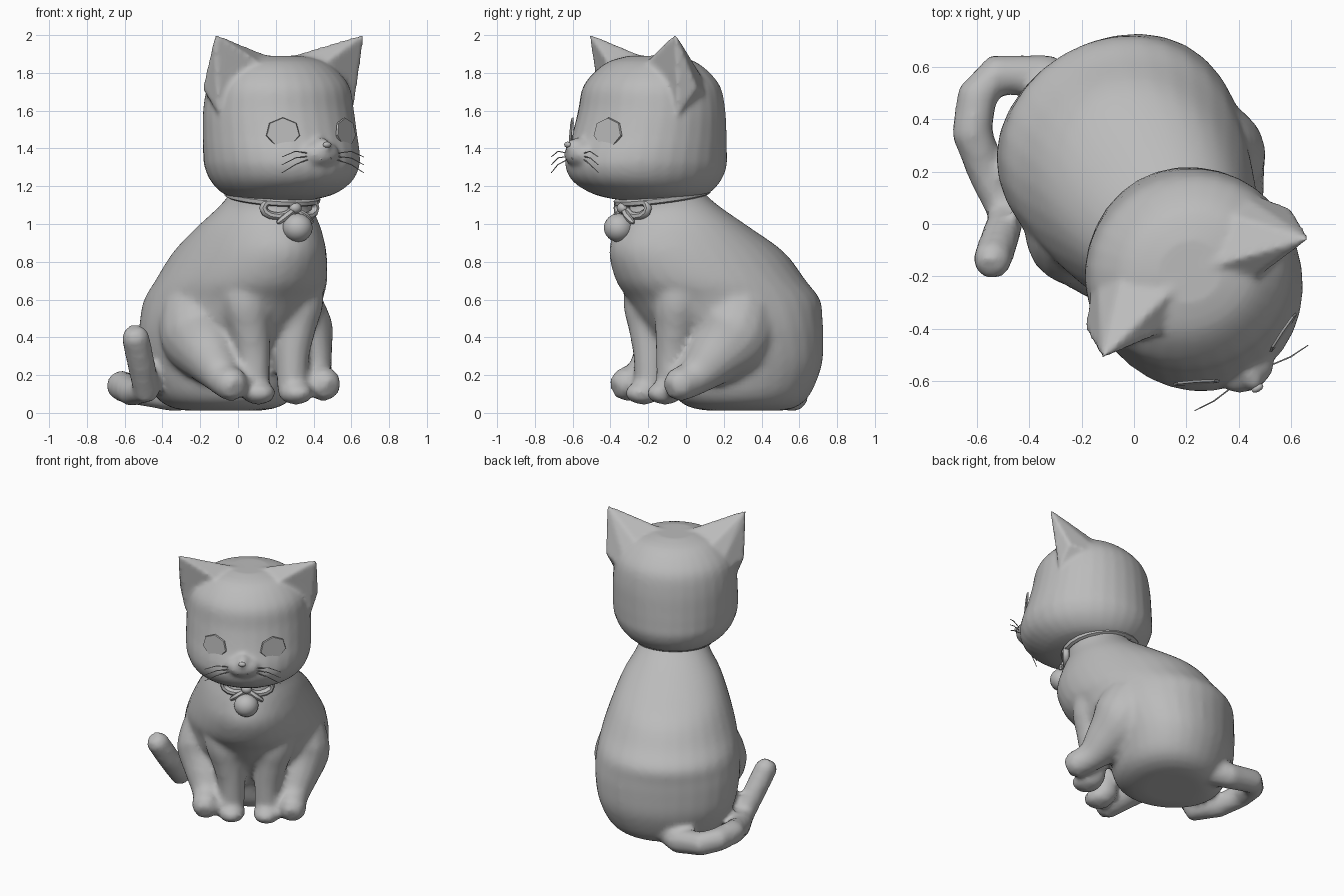
import bpy, bmesh
from math import sin, cos, pi, radians
from mathutils import Vector, Matrix

if bpy.data.objects.get("Cube"):
    bpy.data.objects.remove(bpy.data.objects["Cube"], do_unlink=True)

# One plain clay colour for the whole figure
clay = bpy.data.materials.new("clay_grey")
clay.diffuse_color = (0.5, 0.5, 0.5, 1)
clay.use_nodes = True
clay.node_tree.nodes["Principled BSDF"].inputs["Base Color"].default_value = (0.5, 0.5, 0.5, 1)

# The cat is modelled facing -y, then turned into its three-quarter pose
POSE = Matrix.Translation((0.082, 0.048, 0)) @ Matrix.Rotation(radians(30), 4, 'Z')
SIDES = (("left", 1), ("right", -1))


def finish(name, bm, pose=POSE):
    bmesh.ops.recalc_face_normals(bm, faces=bm.faces)
    bm.transform(pose)
    mesh = bpy.data.meshes.new(name)
    bm.to_mesh(mesh)
    bm.free()
    mesh.materials.append(clay)
    obj = bpy.data.objects.new(name, mesh)
    bpy.context.collection.objects.link(obj)
    return obj


def flow(points, steps=4):
    """Smooth curve through a few points of any dimension."""
    ext = [points[0], *points, points[-1]]
    out = []
    for a, b, c, d in zip(ext, ext[1:], ext[2:], ext[3:]):
        for t in (i / steps for i in range(steps)):
            out.append(tuple(q + t * (r - p + t * (2 * p - 5 * q + 4 * r - s
                             + t * (3 * (q - r) + s - p))) / 2 for p, q, r, s in zip(a, b, c, d)))
    return out + [tuple(points[-1])]


def skin_rings(name, rings, pose=POSE):
    """Bridge equal rings of points and cap both ends."""
    bm = bmesh.new()
    loops = [[bm.verts.new(p) for p in ring] for ring in rings]
    n = len(loops[0])
    for a, b in zip(loops, loops[1:]):
        for i in range(n):
            j = (i + 1) % n
            bm.faces.new((a[i], a[j], b[j], b[i]))
    bm.faces.new(loops[0])
    bm.faces.new(loops[-1])
    return finish(name, bm, pose)


def stack(name, profile, egg=0.0, sides=32):
    """Horizontal ovals: height, forward centre, half width, half depth; egg narrows the front."""
    turn = [2 * pi * i / sides for i in range(sides)]
    return skin_rings(name, [[(w * sin(t) * (1 - egg * cos(t)), -c - d * cos(t), z) for t in turn]
                             for z, c, w, d in flow(profile)])


def tube(name, path, sides=10, pose=POSE):
    """Round limb through points (x, y, z, radius) with rounded ends."""
    pts = [Vector(p[:3]) for p in path]
    rad = [p[3] for p in path]
    first = (pts[0] - pts[1]).normalized()
    last = (pts[-1] - pts[-2]).normalized()
    pts = [pts[0] + first * rad[0] * 0.6] + pts + [pts[-1] + last * rad[-1] * 0.6]
    rad = [rad[0] * 0.6] + rad + [rad[-1] * 0.6]
    rings, prev, side = [], None, None
    for i, p in enumerate(pts):
        tangent = (pts[min(i + 1, len(pts) - 1)] - pts[max(i - 1, 0)]).normalized()
        if prev is None:
            side = tangent.orthogonal().normalized()
        else:
            side = prev.rotation_difference(tangent) @ side
        other = tangent.cross(side)
        prev = tangent
        rings.append([p + (side * cos(2 * pi * k / sides) + other * sin(2 * pi * k / sides)) * rad[i]
                      for k in range(sides)])
    return skin_rings(name, rings, pose)


def ball(name, centre, size, detail=3):
    bm = bmesh.new()
    bmesh.ops.create_icosphere(bm, subdivisions=detail, radius=1,
                               matrix=Matrix.LocRotScale(Vector(centre), None, Vector(size)))
    return finish(name, bm)


def mirror(path, s):
    return [(p[0] * s,) + tuple(p[1:]) for p in path]


def fuse(name, parts, voxel, rounds):
    """Merge overlapping volumes into one softly blended skin."""
    bpy.ops.object.select_all(action='DESELECT')
    for part in parts:
        part.select_set(True)
    bpy.context.view_layer.objects.active = parts[0]
    bpy.ops.object.join()
    obj = parts[0]
    obj.name = name
    remesh = obj.modifiers.new("blend", 'REMESH')
    remesh.mode = 'VOXEL'
    remesh.voxel_size = voxel
    remesh.use_smooth_shade = True
    soften = obj.modifiers.new("soften", 'SMOOTH')
    soften.factor = 0.5
    soften.iterations = rounds


# Torso, from the seat up to the neck
skin = [stack("body", [
    (.012, -.3, .2, .2), (.035, -.28, .3, .29), (.1, -.275, .38, .355), (.25, -.28, .445, .405),
    (.4, -.235, .47, .46), (.5, -.2, .47, .495), (.6, -.165, .455, .525), (.7, -.085, .43, .525),
    (.85, 0, .375, .49), (.98, .085, .315, .372), (1.08, .145, .25, .272),
    (1.15, .2, .22, .235), (1.25, .25, .2, .2)], 0.13)]

# Hind and front legs with paws
hind = [(.25, .2, .7, .11), (.28, .12, .55, .19), (.285, .06, .4, .215), (.285, -.06, .28, .15),
        (.28, -.165, .19, .1), (.285, -.275, .145, .09)]
fore = [(.18, -.12, .8, .14), (.165, -.19, .6, .135), (.14, -.2, .45, .11),
        (.12, -.205, .3, .09), (.115, -.21, .12, .08)]
for label, s in SIDES:
    skin.append(tube(label + "_hind_leg", flow(mirror(hind, s)), 16))
    skin.append(tube(label + "_front_leg", flow(mirror(fore, s)), 16))
    skin.append(ball(label + "_front_paw", (.115 * s, -.25, .105), (.09, .1, .062)))

# Tail curling round the side, given directly in the posed frame
skin.append(tube("tail", [
    (-.2, .5, .11, .09), (-.34, .565, .09, .085), (-.53, .57, .12, .08), (-.6, .49, .14, .08),
    (-.62, .35, .145, .08), (-.56, .19, .11, .075), (-.485, .04, .12, .075),
    (-.515, -.06, .27, .075), (-.545, -.145, .41, .075)], 12, Matrix()))
fuse("body", skin, 0.022, 4)

# Head with muzzle and broad-based pointed ears
face = [stack("head", [
    (1.125, .25, .16, .18), (1.155, .27, .28, .3), (1.22, .295, .36, .395), (1.3, .3, .4, .435),
    (1.38, .295, .41, .43), (1.47, .28, .41, .41), (1.6, .265, .405, .385), (1.72, .265, .385, .36),
    (1.8, .265, .33, .3), (1.86, .265, .25, .22), (1.89, .265, .13, .12)]),
    ball("muzzle", (0, -.68, 1.37), (.12, .1, .075)),
    ball("nose_bridge", (0, -.69, 1.41), (.05, .1, .05))]
for label, s in SIDES:
    bm = bmesh.new()
    for x, y, z in ((.458, -.385, 2.008), (.455, -.25, 1.72), (.41, -.34, 1.58), (.28, -.03, 1.65),
                    (.24, -.15, 1.84), (.05, -.28, 1.885), (.16, -.42, 1.83)):
        bm.verts.new((x * s, y, z))
    bmesh.ops.convex_hull(bm, input=bm.verts)
    face.append(finish(label + "_ear", bm))
fuse("head", face, 0.015, 4)
ball("nose", (0, -.78, 1.42), (.025, .015, .016), 2)

for label, s in SIDES:
    # Eye: thin faceted plate set on the face
    bm = bmesh.new()
    place = (Matrix.Translation((.192 * s, -.645, 1.485)) @ Matrix.Rotation(radians(26 * s), 4, 'Z')
             @ Matrix.Rotation(radians(86), 4, 'X') @ Matrix.Diagonal((1.1, .95, 1, 1)))
    bmesh.ops.create_cone(bm, cap_ends=True, segments=7, radius1=.084, radius2=.08,
                          depth=.009, matrix=place)
    finish(label + "_eye", bm)

    # Whiskers and half of the mouth line
    for k in range(3):
        drop = 0.035 * k
        tube(f"{label}_whisker_{k + 1}", mirror([
            (.09, -.73, 1.375 - drop / 2, .003), (.17, -.74, 1.385 - drop, .003),
            (.25, -.735, 1.355 - drop * 1.2, .002)], s), 5)
    tube(label + "_mouth", mirror([(0, -.775, 1.385, .005), (.03, -.765, 1.345, .005),
                                   (.075, -.735, 1.345, .004)], s), 6)

    # Bow loop and hanging ribbon end
    loop = [(s * (.01 + .075 * (1 - cos(t))), -.43 + .025 * (1 - cos(t)),
             1.085 + .045 * sin(t), .022) for t in [2 * pi * i / 12 for i in range(13)]]
    tube(label + "_bow_loop", loop, 8)
    tube(label + "_ribbon_end", mirror([(.01, -.44, 1.07, .018), (.06, -.45, 1.04, .02),
                                        (.1, -.44, 1.01, .014)], s), 6)

# Collar, bow knot and bell
tube("collar", [(.235 * sin(t), -.2 - .24 * cos(t), 1.145 - .035 * cos(t), .02)
                for t in [2 * pi * i / 24 for i in range(25)]], 6)
ball("bow_knot", (0, -.445, 1.085), (.035, .028, .03), 2)
ball("bell", (0, -.467, .98), (.08, .078, .076))

# Smooth shading, keeping real corners crisp
bpy.ops.object.select_all(action='DESELECT')
for obj in bpy.context.collection.objects:
    if obj.type == 'MESH' and clay.name in obj.data.materials:
        obj.select_set(True)
        bpy.context.view_layer.objects.active = obj
bpy.ops.object.shade_smooth_by_angle(angle=radians(45))
